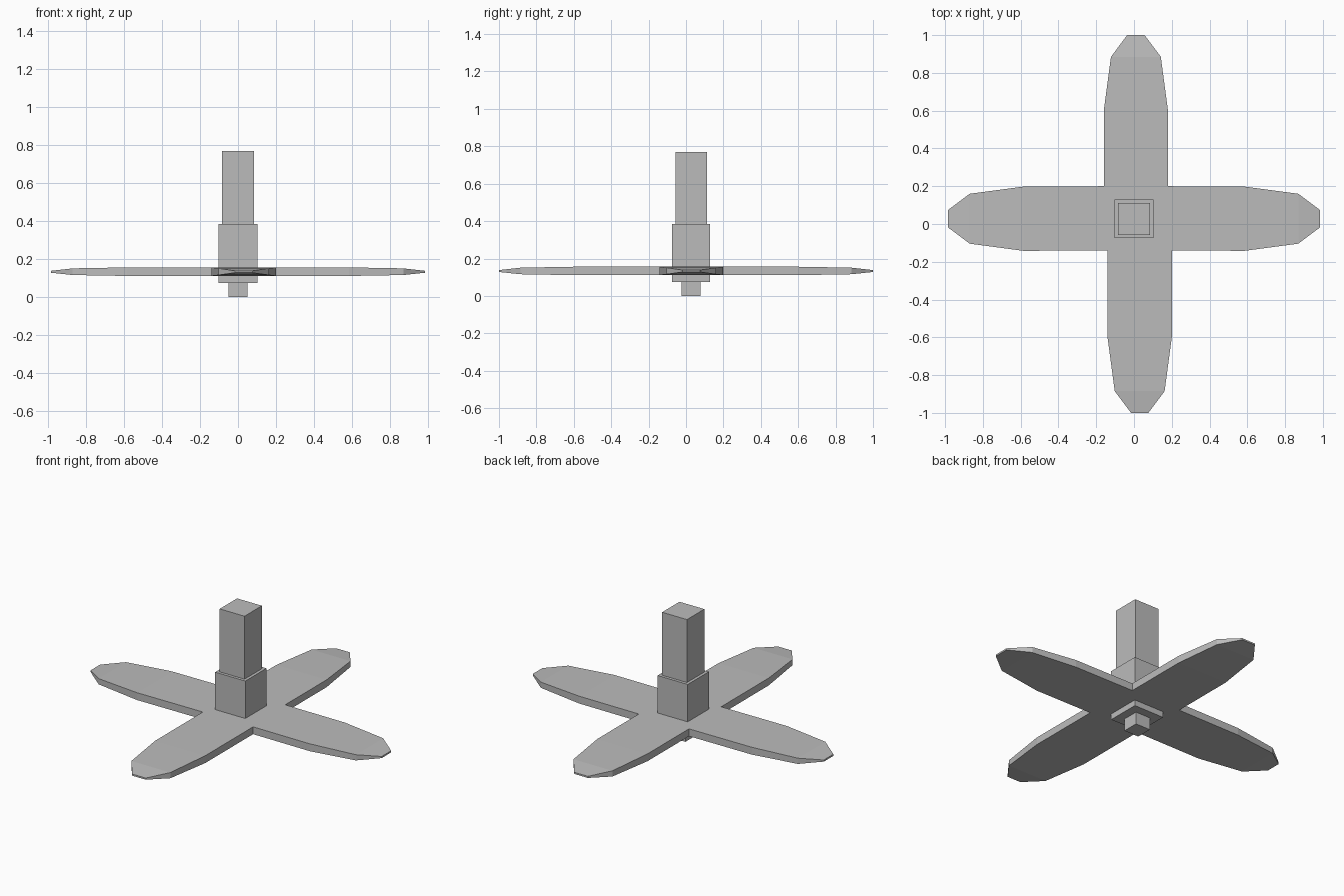
import bpy
import bmesh
from mathutils import Vector

if "Cube" in bpy.data.objects:
    bpy.data.objects.remove(bpy.data.objects["Cube"], do_unlink=True)

grey = bpy.data.materials.new("plain grey")
grey.use_nodes = True
colour = (0.5, 0.5, 0.5, 1)
grey.diffuse_color = colour
grey.node_tree.nodes["Principled BSDF"].inputs["Base Color"].default_value = colour


def finish(name, bm):
    bmesh.ops.recalc_face_normals(bm, faces=bm.faces)
    mesh = bpy.data.meshes.new(name)
    bm.to_mesh(mesh)
    bm.free()
    mesh.materials.append(grey)
    obj = bpy.data.objects.new(name, mesh)
    bpy.context.collection.objects.link(obj)


def post(name, half, bottom, top):
    """Square post on the rotor axis."""
    bm = bmesh.new()
    bmesh.ops.create_cube(bm, size=1)
    for v in bm.verts:
        v.co = (v.co.x * 2 * half, v.co.y * 2 * half + 0.027,
                bottom if v.co.z < 0 else top)
    finish(name, bm)


# Stacked square shaft
post("lower_pin", 0.05, 0, 0.075)
post("hub_block", 0.102, 0.075, 0.385)
post("upper_shaft", 0.084, 0.385, 0.77)

# Four-bladed rotor: shared centre plate, blades tapering in width and thickness
low, high = 0.111, 0.156
corners = [(0.20, -0.14), (0.18, 0.20), (-0.16, 0.20), (-0.14, -0.14)]
directions = [(1, 0), (0, 1), (-1, 0), (0, -1)]
centres = [(0, 0.028), (0.01, 0), (0, 0.028), (0.03, 0)]
# distance from axis, half width, bottom, top
stations = [(0.585, 0.17, low, high), (0.87, 0.132, 0.116, 0.151),
            (0.985, 0.046, 0.128, 0.138)]

bm = bmesh.new()
root_low = [bm.verts.new((x, y, low)) for x, y in corners]
root_high = [bm.verts.new((x, y, high)) for x, y in corners]
bm.faces.new(root_low)
bm.faces.new(root_high)

for i in range(4):
    j = (i + 1) % 4
    out = Vector((*directions[i], 0))
    side = Vector((-out.y, out.x, 0))
    centre = Vector((*centres[i], 0))
    stretch = 0.015 * abs(out.y)
    ring = [root_low[i], root_low[j], root_high[j], root_high[i]]
    for dist, half, bottom, top in stations:
        mid = centre + out * (dist + stretch)
        new = [bm.verts.new(mid + side * half * s + Vector((0, 0, z)))
               for s, z in ((-1, bottom), (1, bottom), (1, top), (-1, top))]
        for k in range(4):
            n = (k + 1) % 4
            bm.faces.new((ring[k], ring[n], new[n], new[k]))
        ring = new
    bm.faces.new(ring)
finish("rotor_blades", bm)
